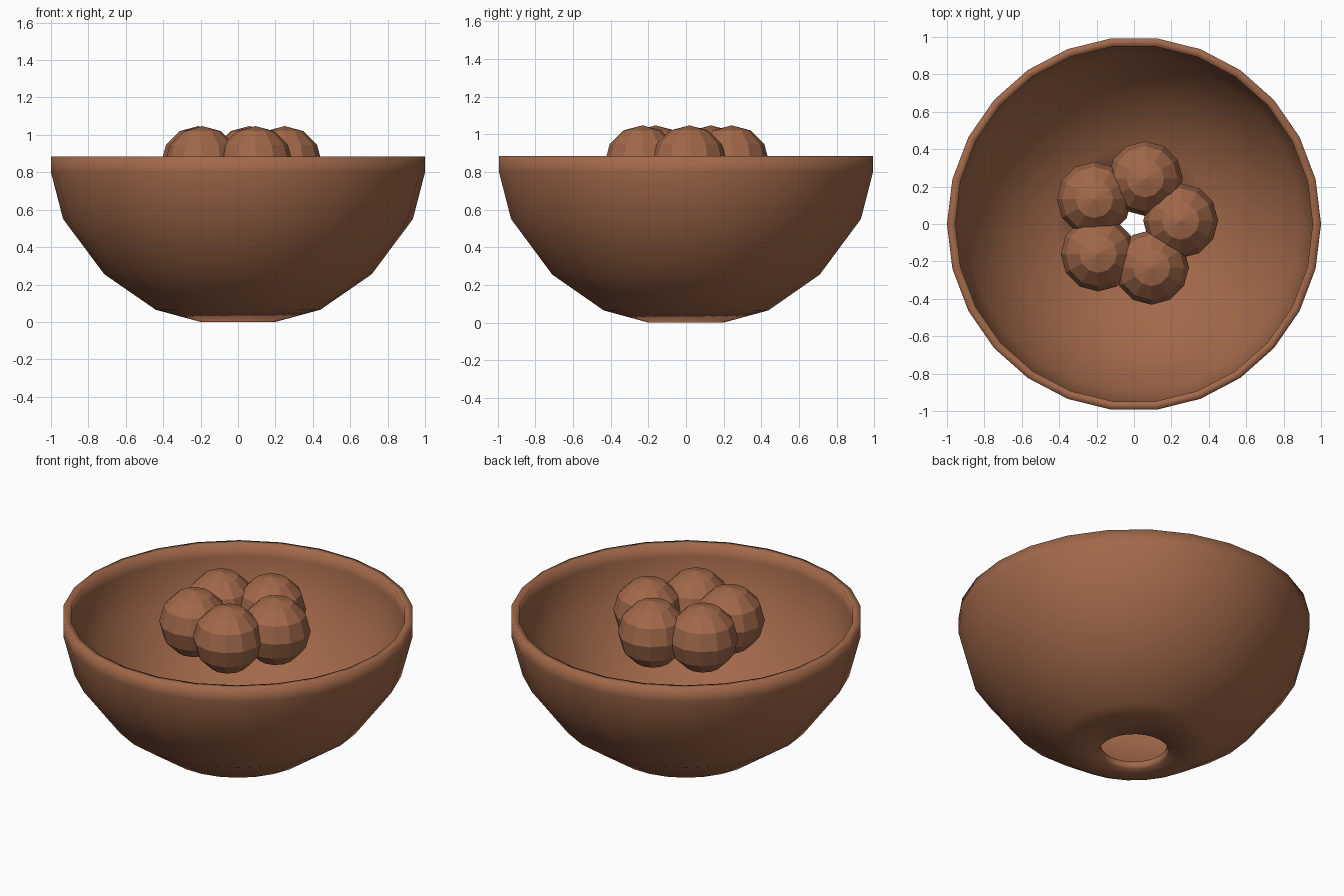
import bpy, bmesh, math
from mathutils import Matrix, Vector

cube = bpy.data.objects.get("Cube")
if cube:
    bpy.data.objects.remove(cube, do_unlink=True)

clay = bpy.data.materials.new("brown_clay")
clay.use_nodes = True
colour = (0.36, 0.14, 0.068, 1)
clay.diffuse_color = colour
clay.node_tree.nodes["Principled BSDF"].inputs["Base Color"].default_value = colour


def add_object(name, bm, smooth):
    bmesh.ops.recalc_face_normals(bm, faces=bm.faces)
    mesh = bpy.data.meshes.new(name)
    for face in bm.faces:
        face.smooth = smooth
    bm.to_mesh(mesh)
    bm.free()
    mesh.materials.append(clay)
    obj = bpy.data.objects.new(name, mesh)
    bpy.context.collection.objects.link(obj)
    return obj


# Bowl: an open profile spun round the axis, with a drain hole in the base
SIDES = 26
profile = [(0.2, 0), (0.44, 0.065), (0.715, 0.255),
           (0.935, 0.55), (1, 0.8), (1, 0.885)]
bm = bmesh.new()
rings = []
for r, z in profile:
    angles = [math.tau * i / SIDES for i in range(SIDES)]
    rings.append([bm.verts.new((r * math.cos(a), r * math.sin(a), z)) for a in angles])
for low, high in zip(rings, rings[1:]):
    for i in range(SIDES):
        j = (i + 1) % SIDES
        bm.faces.new((low[i], low[j], high[j], high[i]))
bowl = add_object("bowl", bm, True)
# Make sure the outer wall faces outwards so that thickness grows inwards
wall = max(bowl.data.polygons, key=lambda p: p.center.z)
if wall.normal.dot(Vector((wall.center.x, wall.center.y, 0))) < 0:
    bowl.data.flip_normals()
shell = bowl.modifiers.new("thickness", "SOLIDIFY")
shell.thickness = 0.045
shell.offset = -1

# Balls: a ring of five faceted spheres sitting in the mouth of the bowl
for n in range(5):
    a = math.radians(4 + 72 * n)
    bm = bmesh.new()
    bmesh.ops.create_uvsphere(
        bm, u_segments=12, v_segments=6, radius=0.2,
        matrix=Matrix.Translation((0.25 * math.cos(a), 0.25 * math.sin(a), 0.847)))
    add_object(f"ball_{n + 1}", bm, False)
